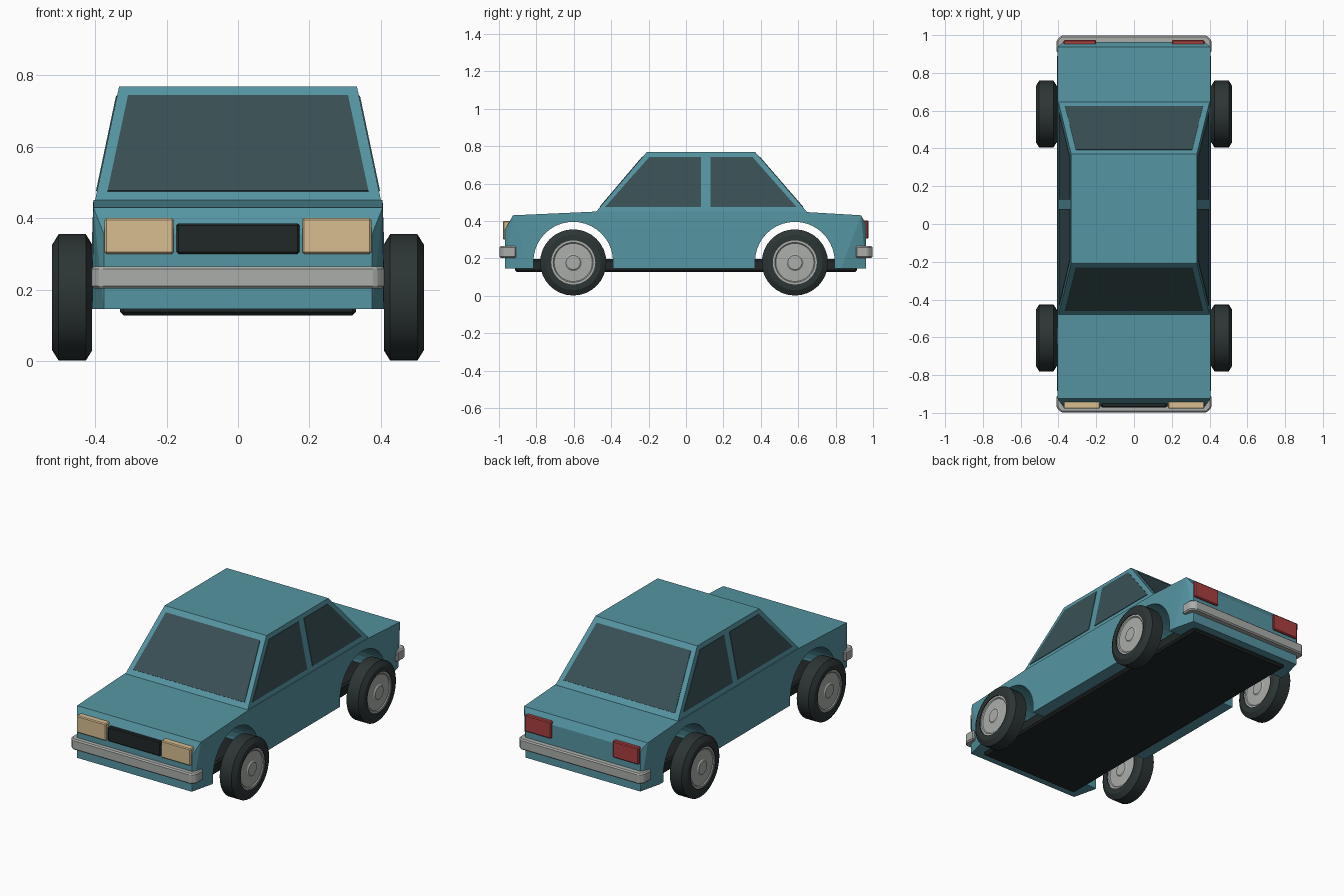
import bpy, bmesh, math
from mathutils import Vector, Matrix

if "Cube" in bpy.data.objects:
    bpy.data.objects.remove(bpy.data.objects["Cube"])


def mat(name, *rgb):
    m = bpy.data.materials.new(name)
    m.diffuse_color = (*rgb, 1)
    m.use_nodes = True
    m.node_tree.nodes["Principled BSDF"].inputs["Base Color"].default_value = m.diffuse_color
    return m


PAINT = mat("paint", .09, .30, .36)
GLASS = mat("glass", .04, .08, .09)
RUBBER = mat("rubber", .025, .035, .035)
METAL = mat("metal", .40, .42, .40)
AMBER = mat("lamp", .68, .51, .28)
RED = mat("tail_red", .40, .05, .05)
BLACK = mat("black", .015, .02, .02)


def finish(name, bm, material=None):
    bmesh.ops.recalc_face_normals(bm, faces=bm.faces)
    me = bpy.data.meshes.new(name)
    bm.to_mesh(me)
    bm.free()
    ob = bpy.data.objects.new(name, me)
    bpy.context.collection.objects.link(ob)
    if material:
        me.materials.append(material)
    return ob


def hull(name, points, material):
    """Convex solid through points (x half-width, y, z) mirrored in x."""
    bm = bmesh.new()
    for x, y, z in points:
        bm.verts.new((x, y, z))
        bm.verts.new((-x, y, z))
    bmesh.ops.convex_hull(bm, input=bm.verts)
    bmesh.ops.dissolve_limit(bm, angle_limit=math.radians(.5), verts=bm.verts, edges=bm.edges)
    return finish(name, bm, material)


def prism(name, points, offset, material=None):
    """Polygon pushed along an offset vector."""
    bm = bmesh.new()
    f = bm.faces.new([bm.verts.new(p) for p in points])
    ext = bmesh.ops.extrude_face_region(bm, geom=[f], use_keep_orig=True)
    bmesh.ops.translate(bm, vec=offset, verts=[v for v in ext["geom"] if isinstance(v, bmesh.types.BMVert)])
    return finish(name, bm, material)


def box(name, lo, hi, material, bevel=.005):
    lo, hi = Vector(lo), Vector(hi)
    bm = bmesh.new()
    bmesh.ops.create_cube(bm, size=1, matrix=Matrix.Translation((lo + hi) / 2) @ Matrix.Diagonal((*(hi - lo), 1)))
    bmesh.ops.bevel(bm, geom=bm.edges[:], offset=bevel, segments=1, affect='EDGES')
    return finish(name, bm, material)


def lathe(name, profile, centre, material, closed, n=32):
    """Spin an (x, radius) profile around the x axis."""
    bm = bmesh.new()
    vs = [bm.verts.new((x, 0, r)) for x, r in profile]
    es = [bm.edges.new(p) for p in zip(vs, vs[1:] + vs[:1] if closed else vs[1:])]
    bmesh.ops.spin(bm, geom=vs + es, cent=(0, 0, 0), axis=(1, 0, 0), angle=math.tau, steps=n)
    bmesh.ops.remove_doubles(bm, verts=bm.verts, dist=1e-4)
    ob = finish(name, bm, material)
    ob.location = centre
    bpy.context.view_layer.objects.active = ob
    ob.select_set(True)
    bpy.ops.object.shade_smooth_by_angle(angle=math.radians(25))
    ob.select_set(False)
    return ob


AXLES = (("front", -.603), ("rear", .582))
WHEEL_Z = .178

# Lower body with tapered ends
body = hull("body", [
    (.375, -.967, .145), (.375, -.967, .355), (.405, -.925, .43),
    (.405, -.48, .45), (.405, .65, .447), (.405, .936, .43),
    (.375, .963, .385), (.375, .963, .145),
    (.408, -.83, .145), (.408, .83, .145), (.408, -.83, .36), (.408, .83, .36)], PAINT)

# Wheel arches cut right through
for end, y in AXLES:
    r = .213
    pts = [(-.6, y + r * math.cos(math.pi * i / 20), .182 + r * math.sin(math.pi * i / 20)) for i in range(21)]
    pts = [(-.6, y + r, .05)] + pts + [(-.6, y - r, .05)]
    cutter = prism(end + "_arch_cutter", pts, (1.2, 0, 0))
    cutter.hide_render = True
    cutter.hide_set(True)
    m = body.modifiers.new(end + "_arch", 'BOOLEAN')
    m.operation, m.solver, m.object = 'DIFFERENCE', 'EXACT', cutter

# Underbody
box("underbody", (-.33, -.915, .127), (.33, .915, .197), BLACK, .01)

# Cabin
B, T = .45, .768
hull("cabin", [(.40, -.485, B - .01), (.40, .65, B - .01), (.40, -.48, B), (.40, .645, B),
               (.333, -.21, T), (.333, .37, T)], PAINT)


def along(z, a, b):
    return a + (z - B) / (T - B) * (b - a)


# Windscreen and rear window
for name, y0, y1, sy in (("windscreen", -.48, -.21, -1), ("rear_window", .645, .37, 1)):
    n = Vector((0, sy * (T - B), abs(y1 - y0))).normalized()
    quad = [Vector((x, along(z, y0, y1), z)) + n * .003
            for x, z in ((-.365, .475), (.365, .475), (.308, .742), (-.308, .742))]
    prism(name, quad, -n * .01, GLASS)

# Side windows
for side, s in (("right", 1), ("left", -1)):
    n = Vector((s * (T - B), 0, .067)).normalized()
    for name, yz in (("front", ((-.432, .475), (.08, .475), (.08, .742), (-.195, .742))),
                     ("rear", ((.13, .475), (.59, .475), (.355, .742), (.13, .742)))):
        quad = [Vector((s * along(z, .40, .333), y, z)) + n * .003 for y, z in yz]
        prism(f"{side}_{name}_side_window", quad, -n * .01, GLASS)

# Grille, headlights and tail lights
box("grille", (-.172, -.972, .30), (.172, -.925, .385), BLACK)
for side, s in (("right", 1), ("left", -1)):
    a, b = sorted((s * .18, s * .373))
    box(side + "_headlight", (a, -.978, .30), (b, -.93, .40), AMBER)
    a, b = sorted((s * .202, s * .372))
    box(side + "_tail_light", (a, .93, .305), (b, .975, .403), RED)

# Bumpers wrapping the corners
for end, s in (("front", -1), ("rear", 1)):
    half = [(.41, .908), (.41, .972), (.385, .998)]
    outline = half + [(-x, y) for x, y in reversed(half)]
    ob = prism(end + "_bumper", [(x, s * y, .203) for x, y in outline], (0, 0, .062), METAL)
    m = ob.modifiers.new("edge", 'BEVEL')
    m.width, m.segments = .007, 1

# Wheels: tyre ring, hub disc with raised rim and centre cap
tyre = [(-.056, .118), (-.056, .148), (-.038, .177), (.038, .177), (.056, .148), (.056, .118)]
hub_half = [(.054, 0), (.054, .038), (.048, .046), (.046, .102), (.051, .107), (.051, .12)]
hub = hub_half + [(-x, r) for x, r in reversed(hub_half)]
for end, y in AXLES:
    for side, s in (("right", 1), ("left", -1)):
        c = (s * .464, y, WHEEL_Z)
        lathe(f"{end}_{side}_tyre", tyre, c, RUBBER, True)
        lathe(f"{end}_{side}_hub", hub, c, METAL, False)
